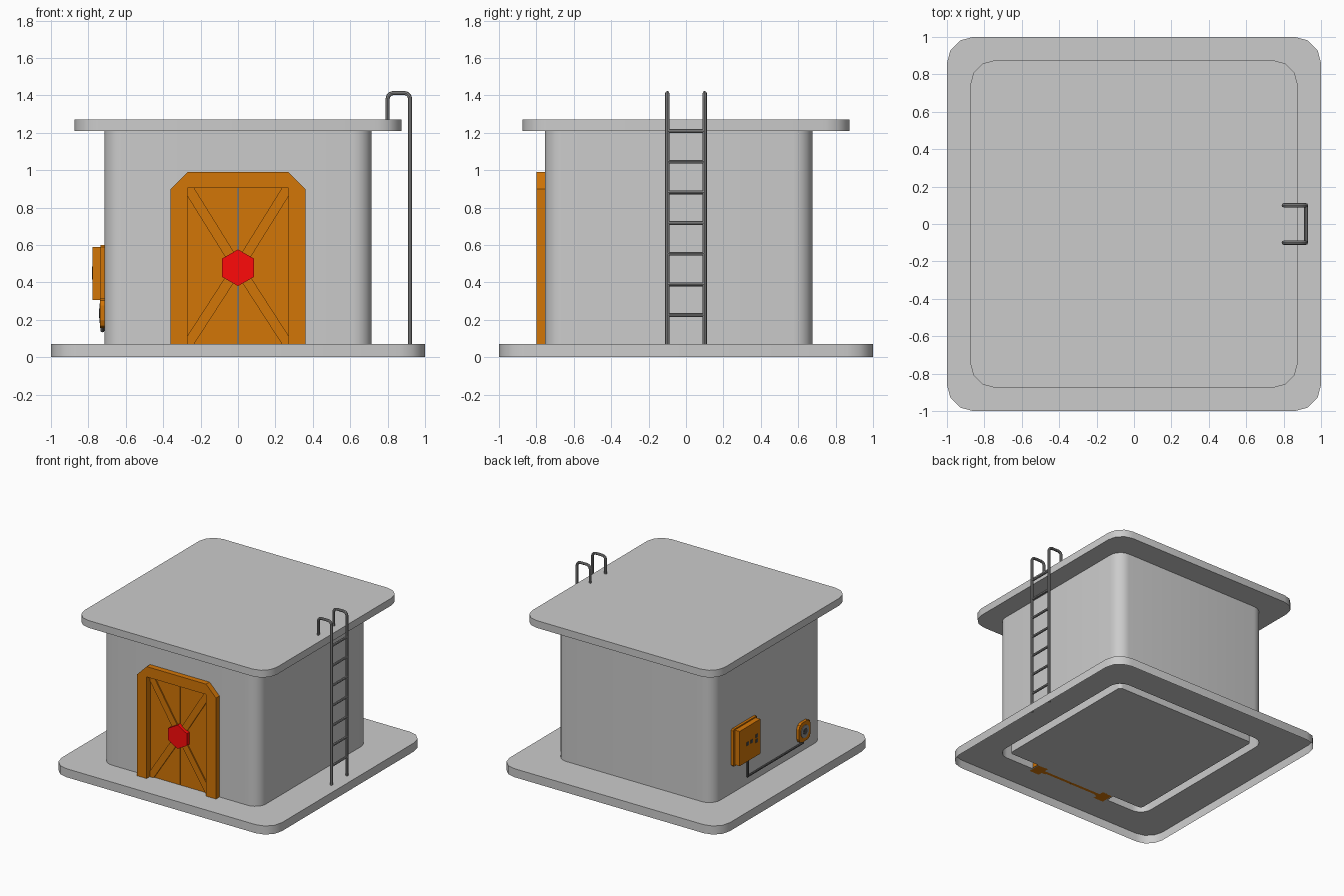
import bpy, bmesh, math

if "Cube" in bpy.data.objects:
    bpy.data.objects.remove(bpy.data.objects["Cube"])


def material(name, rgb):
    m = bpy.data.materials.new(name)
    m.diffuse_color = (*rgb, 1)
    m.use_nodes = True
    m.node_tree.nodes["Principled BSDF"].inputs["Base Color"].default_value = m.diffuse_color
    return m


ORANGE = material("orange_paint", (0.65, 0.18, 0.002))
RED = material("red_paint", (1.0, 0.003, 0.003))
METAL = material("dark_metal", (0.28, 0.28, 0.28))
DARK = material("black_detail", (0.08, 0.08, 0.08))


def finish(ob, mat=None, smooth=False):
    if mat:
        ob.data.materials.append(mat)
    bpy.ops.object.select_all(action='DESELECT')
    ob.select_set(True)
    bpy.context.view_layer.objects.active = ob
    if smooth:
        bpy.ops.object.shade_smooth_by_angle(angle=math.radians(35))
    return ob


def prism(name, pts, lo, hi, axis='Z', mat=None, smooth=False, open_bottom=False):
    """Extrude a 2D profile between lo and hi along an axis."""
    place = {'X': lambda p, h: (h, p[0], p[1]),
             'Y': lambda p, h: (p[0], h, p[1]),
             'Z': lambda p, h: (p[0], p[1], h)}[axis]
    bm = bmesh.new()
    a = [bm.verts.new(place(p, lo)) for p in pts]
    b = [bm.verts.new(place(p, hi)) for p in pts]
    n = len(pts)
    bottom = bm.faces.new(a[::-1])
    bm.faces.new(b)
    for i in range(n):
        j = (i + 1) % n
        bm.faces.new((a[i], a[j], b[j], b[i]))
    bmesh.ops.recalc_face_normals(bm, faces=bm.faces)
    if open_bottom:
        bmesh.ops.delete(bm, geom=[bottom], context='FACES_ONLY')
    me = bpy.data.meshes.new(name)
    bm.to_mesh(me)
    bm.free()
    ob = bpy.data.objects.new(name, me)
    bpy.context.collection.objects.link(ob)
    return finish(ob, mat, smooth)


def rect(x0, x1, y0, y1):
    return [(x0, y0), (x1, y0), (x1, y1), (x0, y1)]


def rounded(x0, x1, y0, y1, r, seg):
    """Counter-clockwise rounded rectangle, beginning at the (x1, y0) corner."""
    out = []
    for k, (cx, cy) in enumerate([(x1 - r, y0 + r), (x1 - r, y1 - r),
                                  (x0 + r, y1 - r), (x0 + r, y0 + r)]):
        for i in range(seg + 1):
            t = math.radians(-90 + 90 * k + 90 * i / seg)
            out.append((cx + r * math.cos(t), cy + r * math.sin(t)))
    return out


def ngon(cx, cy, r, n, turn=0):
    return [(cx + r * math.cos(math.tau * i / n + turn),
             cy + r * math.sin(math.tau * i / n + turn)) for i in range(n)]


def tube(name, pts, r, mat):
    cu = bpy.data.curves.new(name, 'CURVE')
    cu.dimensions = '3D'
    cu.bevel_depth = r
    cu.bevel_resolution = 2
    cu.use_fill_caps = True
    sp = cu.splines.new('POLY')
    sp.points.add(len(pts) - 1)
    for p, co in zip(sp.points, pts):
        p.co = (*co, 1)
    ob = bpy.data.objects.new(name, cu)
    bpy.context.collection.objects.link(ob)
    finish(ob)
    bpy.ops.object.convert(target='MESH')
    return finish(bpy.context.object, mat, True)


def cut(ob, cutter):
    mod = ob.modifiers.new("cut", 'BOOLEAN')
    mod.operation = 'DIFFERENCE'
    mod.solver = 'EXACT'
    mod.object = cutter
    finish(ob)
    bpy.ops.object.modifier_apply(modifier=mod.name)
    bpy.data.objects.remove(cutter)


def wall_plan(gap):
    """Wall ring that is open at the doorway."""
    t = 0.07
    outer = rounded(-0.715, 0.715, -0.755, 0.675, 0.1, 6)
    inner = rounded(-0.715 + t, 0.715 - t, -0.755 + t, 0.675 - t, 0.03, 6)
    return ([(gap, -0.755)] + outer + [(-gap, -0.755)] +
            [(-gap, -0.755 + t)] + inner[::-1] + [(gap, -0.755 + t)])


# Base slab with the slots under the hollow walls, door jambs and door
base = prism("base_slab", rounded(-1, 1, -1, 1, 0.14, 3), 0, 0.07)
cut(base, prism("wall_slot", wall_plan(0.37), -0.1, 0.2))
door_slot = [(-0.36, -0.795), (-0.27, -0.795), (-0.27, -0.75), (0.27, -0.75),
             (0.27, -0.795), (0.36, -0.795), (0.36, -0.69), (0.27, -0.69),
             (0.27, -0.73), (-0.27, -0.73), (-0.27, -0.69), (-0.36, -0.69)]
cut(base, prism("door_slot", door_slot, -0.1, 0.2))

# The slab is a thin tray: open below, without slot sides
bm = bmesh.new()
bm.from_mesh(base.data)
drop = [f for f in bm.faces if f.calc_center_median().z < 0.06 and
        (f.normal.z < -0.5 or max(abs(f.calc_center_median().x),
                                  abs(f.calc_center_median().y)) < 0.85)]
bmesh.ops.delete(bm, geom=drop, context='FACES')
bm.to_mesh(base.data)
bm.free()
finish(base, smooth=True)

# Walls, lintel and roof
prism("walls", wall_plan(0.30), 0.07, 1.21, smooth=True, open_bottom=True)
prism("lintel", rect(-0.30, 0.30, -0.755, -0.685), 0.91, 1.21)
prism("roof_slab", rounded(-0.875, 0.875, -0.875, 0.875, 0.13, 3), 1.21, 1.27, smooth=True)

# Door frame with chamfered top corners
prism("door_frame", [(-0.36, 0.07), (-0.27, 0.07), (-0.27, 0.905), (0.27, 0.905),
                     (0.27, 0.07), (0.36, 0.07), (0.36, 0.90), (0.27, 0.99),
                     (-0.27, 0.99), (-0.36, 0.90)], -0.80, -0.685, 'Y', ORANGE)

# Two door leaves with diagonal braces running to the hub
for s, side in ((-1, "left"), (1, "right")):
    prism(f"door_leaf_{side}", rect(*sorted((s * 0.002, s * 0.27)), 0.07, 0.905),
          -0.75, -0.725, 'Y', ORANGE)
    prism(f"upper_brace_{side}", [(s * 0.27, 0.86), (s * 0.27, 0.905), (s * 0.235, 0.905),
                                  (s * 0.002, 0.53), (s * 0.002, 0.43)],
          -0.76, -0.745, 'Y', ORANGE)
    prism(f"lower_brace_{side}", [(s * 0.27, 0.115), (s * 0.27, 0.07), (s * 0.235, 0.07),
                                  (s * 0.002, 0.43), (s * 0.002, 0.53)],
          -0.76, -0.745, 'Y', ORANGE)
prism("door_hub", ngon(0, 0.478, 0.098, 6, math.pi / 2), -0.785, -0.745, 'Y', RED)

# Ladder: two hooked rails and seven rungs
b = 0.03
bend = [(b * (1 - math.cos(math.radians(a))), b * math.sin(math.radians(a)))
        for a in (0, 30, 60, 90)]
for y, side in ((-0.1, "front"), (0.1, "back")):
    path = [(0.92, y, 0.065)]
    path += [(0.92 - dx, y, 1.382 + dz) for dx, dz in bend]
    path += [(0.80 + dx, y, 1.382 + dz) for dx, dz in bend[::-1]]
    path += [(0.80, y, 1.265)]
    tube(f"ladder_rail_{side}", path, 0.011, METAL)
for i in range(7):
    z = 0.225 + 0.164 * i
    tube(f"ladder_rung_{i + 1}", [(0.92, -0.1, z), (0.92, 0.1, z)], 0.01, METAL)

# Control box on the left wall
prism("control_box_back", rounded(0.125, 0.435, 0.295, 0.6, 0.01, 1), -0.735, -0.71, 'X', ORANGE)
prism("control_box", rect(0.145, 0.415, 0.305, 0.59), -0.778, -0.735, 'X', ORANGE)
for i, (y, z) in enumerate([(0.31, 0.45), (0.26, 0.45), (0.195, 0.47), (0.195, 0.43)]):
    prism(f"control_button_{i + 1}", rect(y - 0.013, y + 0.013, z - 0.014, z + 0.014),
          -0.781, -0.77, 'X', DARK)

# Socket and the conduit that joins it to the box
prism("socket_plate", rounded(-0.565, -0.415, 0.155, 0.315, 0.04, 2), -0.737, -0.71, 'X', ORANGE)
prism("socket_ring", ngon(-0.49, 0.235, 0.052, 16), -0.741, -0.73, 'X', METAL)
prism("socket_core", ngon(-0.49, 0.235, 0.025, 12), -0.744, -0.73, 'X', DARK)
tube("conduit", [(-0.725, 0.235, 0.31), (-0.725, 0.235, 0.14),
                 (-0.725, -0.48, 0.14), (-0.725, -0.48, 0.17)], 0.01, DARK)
